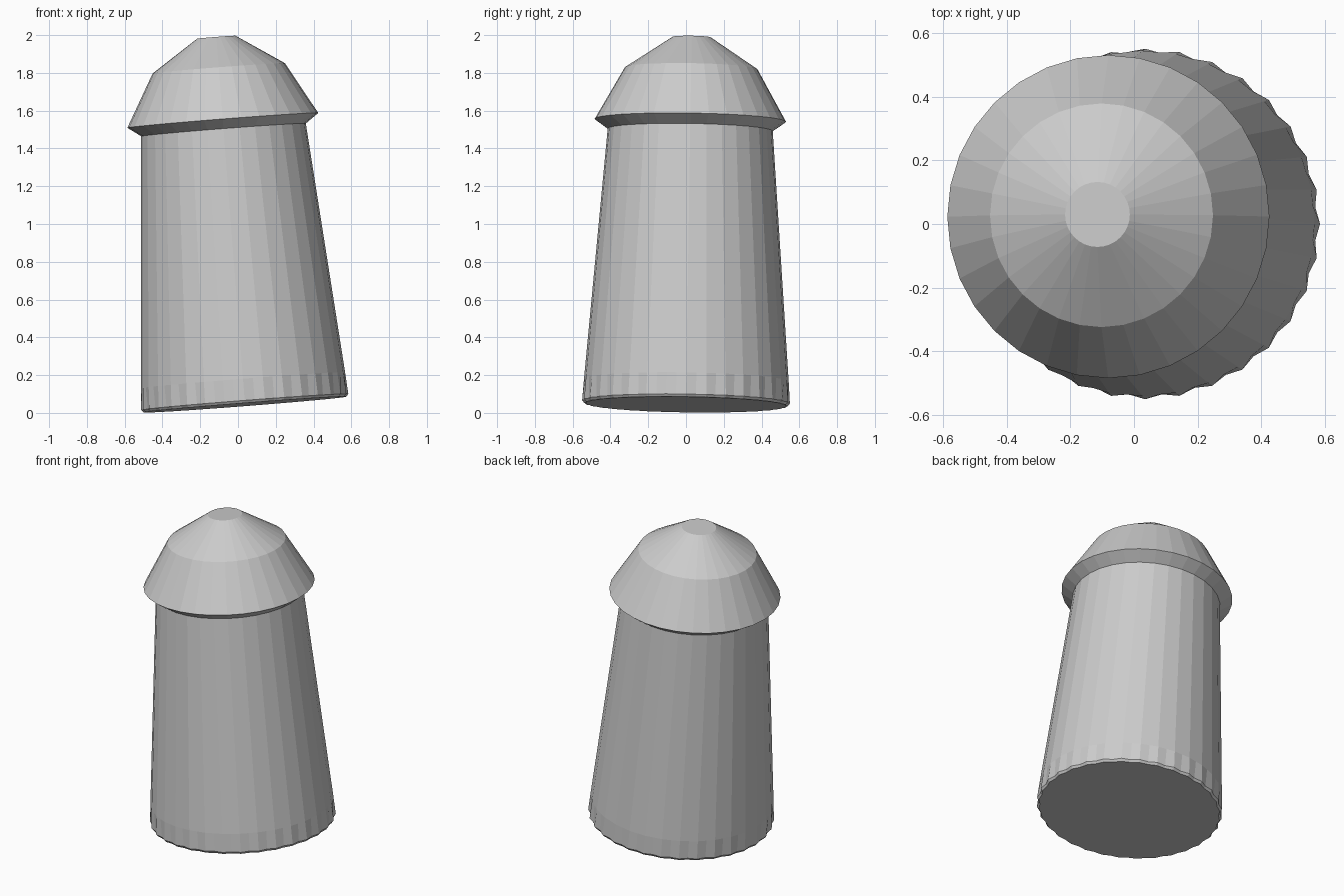
import bpy, bmesh, math
from mathutils import Vector

if "Cube" in bpy.data.objects:
    bpy.data.objects.remove(bpy.data.objects["Cube"])

SIDES = 32
BASE = Vector((0.036, 0.0, 0.053))
TOP = Vector((-0.115, 0.03, 1.992))
AXIS = (TOP - BASE).normalized()
TILT = Vector((0, 0, 1)).rotation_difference(AXIS)


def lathe(name, profile):
    """Profile rows: radius, height along axis, optional flute depth (doubles the sides)."""
    bm = bmesh.new()
    fluted = any(len(p) > 2 for p in profile)
    n = SIDES * 2 if fluted else SIDES
    rings = []
    for row in profile:
        r, h = row[:2]
        depth = row[2] if len(row) > 2 else 0.0
        ring = []
        for i in range(n):
            a = 2 * math.pi * i / n
            # in-between points lie on the chord, then sink in by the flute depth
            rr = r * math.cos(math.pi / SIDES) - depth if fluted and i % 2 else r
            ring.append(bm.verts.new((rr * math.cos(a), rr * math.sin(a), h)))
        rings.append(ring)
    for lo, hi in zip(rings, rings[1:]):
        for i in range(n):
            j = (i + 1) % n
            bm.faces.new((lo[i], lo[j], hi[j], hi[i]))
    bm.faces.new(rings[0][::-1])
    bm.faces.new(rings[-1])
    bmesh.ops.recalc_face_normals(bm, faces=bm.faces)
    mesh = bpy.data.meshes.new(name)
    bm.to_mesh(mesh)
    bm.free()
    ob = bpy.data.objects.new(name, mesh)
    bpy.context.collection.objects.link(ob)
    ob.location = BASE
    ob.rotation_mode = 'QUATERNION'
    ob.rotation_quaternion = TILT
    return ob


# Leaning tapered body, fluted at the foot
lathe("body", [(0.538, -0.009, 0.006), (0.550, 0.005, 0.010),
               (0.542, 0.12, 0.0), (0.437, 1.45, 0.0)])

# Flared cap with a flat tip
lathe("cap", [(0.437, 1.45), (0.507, 1.50), (0.351, 1.777), (0.102, 1.942)])
